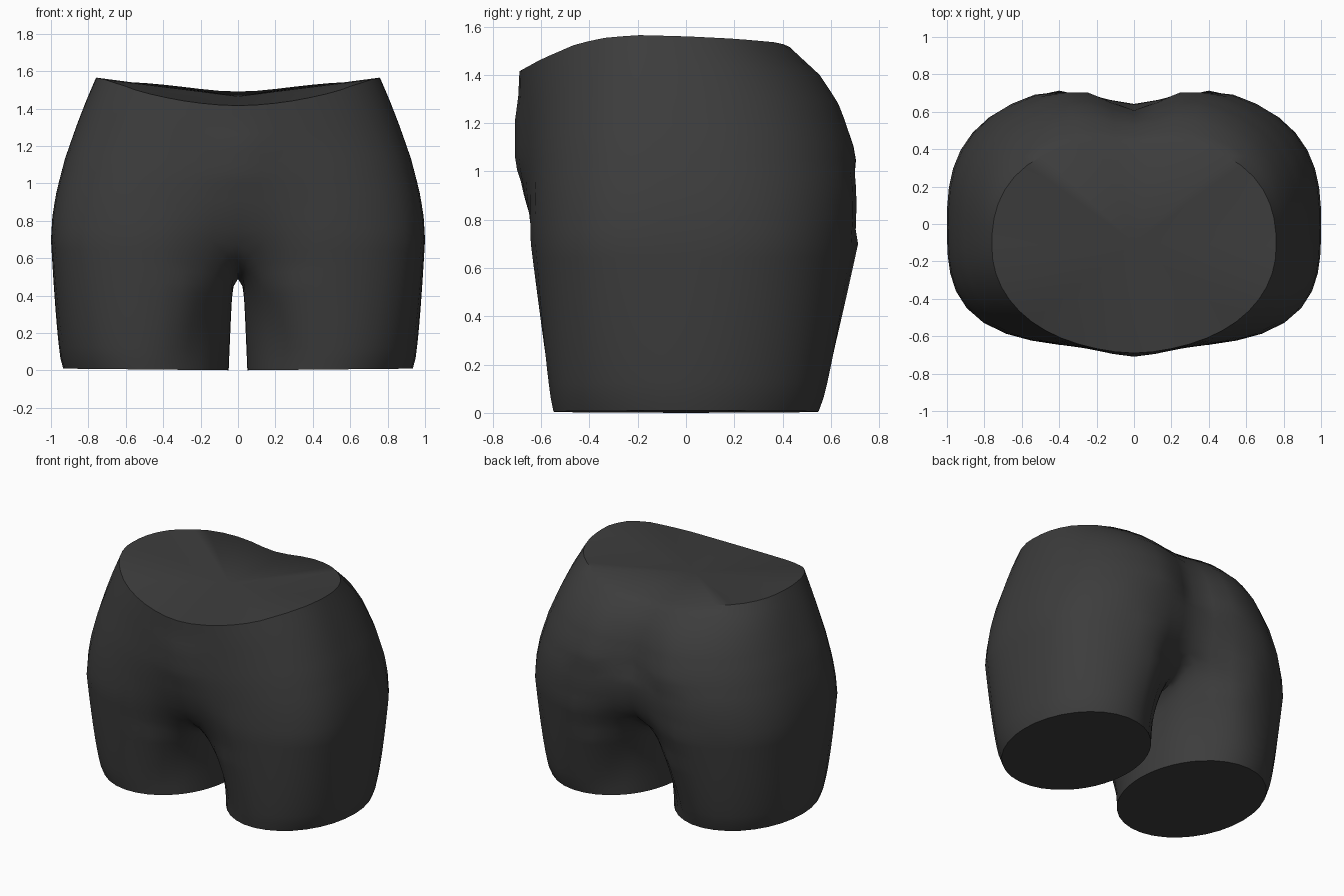
import bpy, bmesh, math
from mathutils import Vector

if "Cube" in bpy.data.objects:
    bpy.data.objects.remove(bpy.data.objects["Cube"])

OUT, INN = 24, 14            # columns on the outer and the inner side of a leg
LEG_ROWS, HIP_ROWS = 12, 14
HIP_Z, SPLIT = 0.70, math.radians(130)

# Hip section keys: level, half width, back y, back cleft, front y, front dip
KEYS = [
    (0.00, 1.000, 0.738, 0.205, -0.655, 0.080),
    (0.15, 0.992, 0.750, 0.165, -0.660, 0.020),
    (0.30, 0.970, 0.750, 0.140, -0.665, -0.020),
    (0.50, 0.925, 0.722, 0.115, -0.668, -0.040),
    (0.70, 0.865, 0.668, 0.090, -0.670, -0.040),
    (0.85, 0.815, 0.590, 0.060, -0.675, -0.020),
    (1.00, 0.760, 0.455, 0.032, -0.680, -0.010)]
RIM = [(-0.70, 1.41), (-0.60, 1.465), (-0.45, 1.53), (-0.33, 1.555),
       (-0.20, 1.565), (0.00, 1.56), (0.20, 1.55), (0.38, 1.535), (0.45, 1.52)]


def sample(table, t):
    """Linear interpolation in a table sorted by its first column."""
    t = min(max(t, table[0][0]), table[-1][0])
    for a, b in zip(table, table[1:]):
        if t <= b[0]:
            f = (t - a[0]) / (b[0] - a[0])
            return [p + (q - p) * f for p, q in zip(a[1:], b[1:])]


def hip_point(j, s):
    """Half torso section, from front centre (j=0) to back centre (j=OUT)."""
    w, back, cleft, front, dip = sample(KEYS, s)
    a = math.pi * (j / OUT - 0.5)
    cx, sn = abs(math.cos(a)), math.sin(a)
    n = 2.7 - 0.25 * s if sn > 0 else 3.2 - 1.1 * s
    r = (cx ** n + abs(sn) ** n) ** (-1 / n)
    cy = -0.12 * s
    x = w * r * cx if 0 < j < OUT else 0.0
    fall = math.exp(-(x / 0.18) ** 2)
    if sn > 0:
        y = cy + (back - cy) * r * sn - cleft * fall
    else:
        y = cy + (cy - front) * r * sn + dip * fall
    # Rim height follows depth, with a small drop at the back centre
    rim = sample(RIM, cy + (y - cy) if s == 1 else hip_point(j, 1).y)[0]
    if sn > 0:
        rim -= 0.035 * math.exp(-(x / 0.25) ** 2)
    return Vector((x, y, HIP_Z + (rim - HIP_Z) * s))


def leg_point(j, t):
    """Leg section; columns past OUT run up to the crotch seam."""
    arch = 0.0
    if j <= OUT:
        u = abs(2 * j / OUT - 1)
        ang = SPLIT * (2 * j / OUT - 1)
        top = hip_point(j, 0)
        power = 0.6 + 1.7 * u ** 6
    else:
        k = (j - OUT) / INN
        ang = SPLIT + (2 * math.pi - 2 * SPLIT) * k
        b = math.pi * (0.5 - k)
        y0, y1 = hip_point(0, 0).y, hip_point(OUT, 0).y
        top = Vector((0, (y0 + y1) / 2 + (y1 - y0) / 2 * math.sin(b),
                      HIP_Z - 0.21 * math.cos(b)))
        arch = math.sin(math.pi * k)
        power = 2.3 + 0.7 * arch
    low = Vector((0.4925 + 0.4425 * math.cos(ang), 0.55 * math.sin(ang), 0))
    low.z = 0.01 * low.x
    p = low.lerp(top, t ** power)
    if arch:                                     # rounded gap between legs
        gap = low.x * (1 - 0.42 * t) * math.sqrt(max(0, 1 - t ** 10))
        p.x += (gap - p.x) * arch
    p.z = low.z + (top.z - low.z) * t
    return p


def strip(bm, lower, upper, closed):
    n = len(lower)
    for i in range(n if closed else n - 1):
        k = (i + 1) % n
        bm.faces.new((lower[i], lower[k], upper[k], upper[i]))


bm = bmesh.new()
for side in (1, -1):
    def ring(points):
        return [bm.verts.new((p.x * side, p.y, p.z)) for p in points]

    # Leg from the hem to the crotch line
    rings = [ring(leg_point(j, i / LEG_ROWS) for j in range(OUT + INN))
             for i in range(LEG_ROWS + 1)]
    for a, b in zip(rings, rings[1:]):
        strip(bm, a, b, True)
    bm.faces.new(rings[0])                       # flat leg end

    # Hips from the crotch line to the waist
    prev = rings[-1][:OUT + 1]
    for i in range(1, HIP_ROWS + 1):
        cur = ring(hip_point(j, i / HIP_ROWS) for j in range(OUT + 1))
        strip(bm, prev, cur, False)
        prev = cur

    # Shallow dished waist cap
    centre = bm.verts.new((0, -0.1, 1.465))
    for a, b in zip(prev, prev[1:]):
        bm.faces.new((a, b, centre))

bmesh.ops.remove_doubles(bm, verts=bm.verts, dist=0.0005)
# Soften the fold where the legs join the hips, leaving the gap crisp
soft = [v for v in bm.verts if 0.48 < v.co.z < 1.0 and abs(v.co.x) < 0.4
        and abs(v.co.y) > 0.22]
for _ in range(4):
    bmesh.ops.smooth_vert(bm, verts=soft, factor=0.5,
                          use_axis_x=True, use_axis_y=True, use_axis_z=True)
bmesh.ops.recalc_face_normals(bm, faces=bm.faces)

mesh = bpy.data.meshes.new("hips_and_thighs")
bm.to_mesh(mesh)
bm.free()
body = bpy.data.objects.new("hips_and_thighs", mesh)
bpy.context.collection.objects.link(body)

mat = bpy.data.materials.new("charcoal")
mat.diffuse_color = (0.046, 0.046, 0.046, 1)
mat.use_nodes = True
mat.node_tree.nodes["Principled BSDF"].inputs["Base Color"].default_value = mat.diffuse_color
mesh.materials.append(mat)

bpy.context.view_layer.objects.active = body
body.select_set(True)
bpy.ops.object.shade_smooth_by_angle(angle=math.radians(50))
